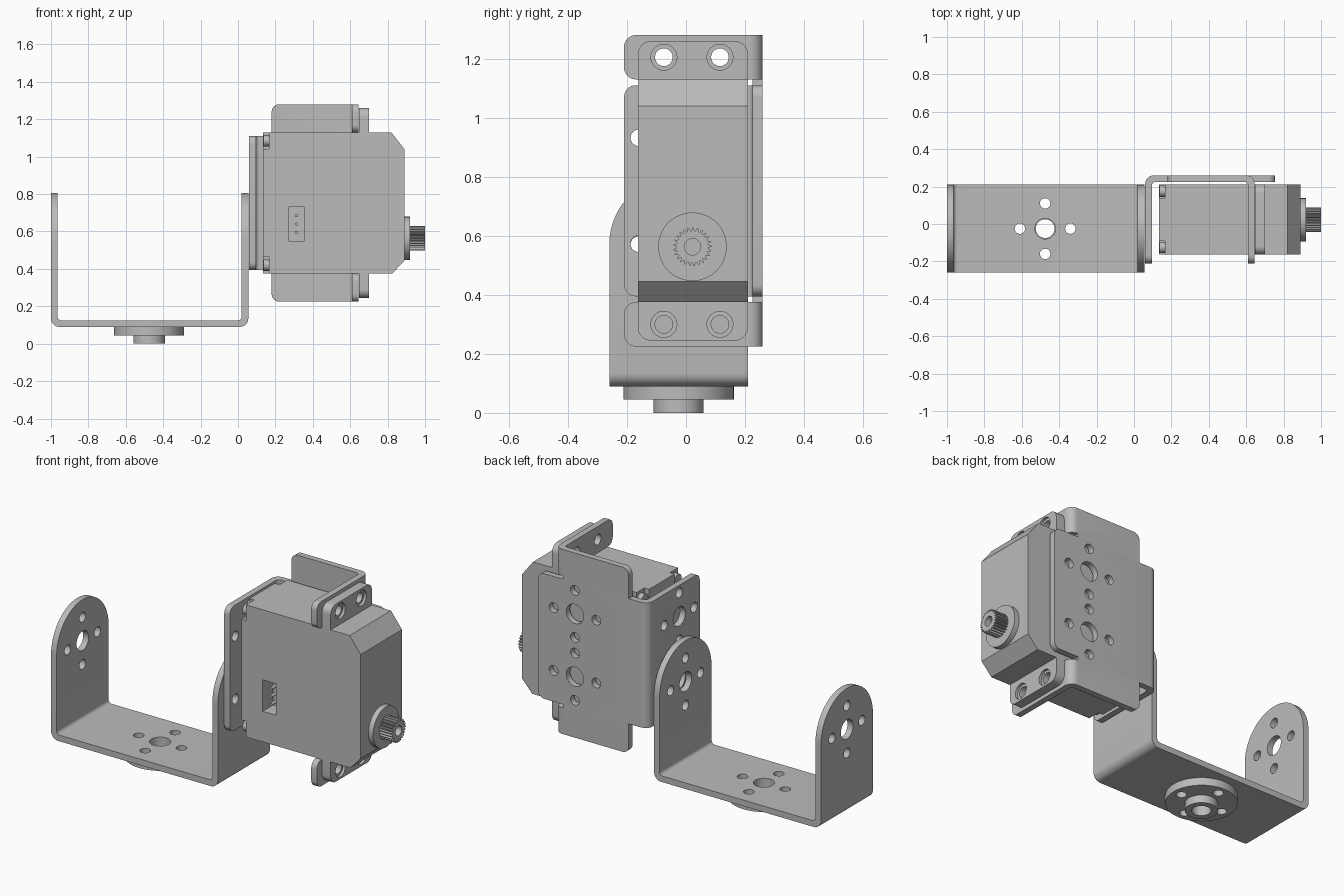
import bpy
import bmesh
import math
from mathutils import Vector

cube = bpy.data.objects.get("Cube")
if cube:
    bpy.data.objects.remove(cube, do_unlink=True)

grey = bpy.data.materials.new("plain grey")
grey.use_nodes = True
COLOUR = (0.5, 0.5, 0.5, 1)
grey.diffuse_color = COLOUR
grey.node_tree.nodes["Principled BSDF"].inputs["Base Color"].default_value = COLOUR

MID_Z = 0.7525    # the servo and its bracket mirror about this height
SWING_Y = -0.025  # centre line of the swinging bracket
PITCH = 0.135     # distance of small holes from a large one


def circle(u, v, r, n=32):
    return [(u + r * math.cos(2 * math.pi * i / n),
             v + r * math.sin(2 * math.pi * i / n)) for i in range(n)]


def rect(u0, v0, u1, v1):
    return [(u0, v0), (u1, v0), (u1, v1), (u0, v1)]


def add_prism(bm, points, axis, lo, hi):
    """Extrude a 2D outline along an axis."""
    def place(p, w):
        u, v = p
        return {"x": (w, u, v), "y": (u, w, v), "z": (u, v, w)}[axis]
    a = [bm.verts.new(place(p, lo)) for p in points]
    b = [bm.verts.new(place(p, hi)) for p in points]
    faces = [bm.faces.new(a), bm.faces.new(b[::-1])]
    for i in range(len(a)):
        j = (i + 1) % len(a)
        faces.append(bm.faces.new((a[i], b[i], b[j], a[j])))
    bmesh.ops.recalc_face_normals(bm, faces=faces)


def prism(name, *specs):
    bm = bmesh.new()
    for spec in specs:
        add_prism(bm, *spec)
    mesh = bpy.data.meshes.new(name)
    bm.to_mesh(mesh)
    bm.free()
    mesh.materials.append(grey)
    obj = bpy.data.objects.new(name, mesh)
    bpy.context.collection.objects.link(obj)
    return obj


def cut(obj, specs):
    """Subtract a set of prisms from a part."""
    cutter = prism("cutter", *specs)
    cutter.hide_render = True
    mod = obj.modifiers.new("cut", "BOOLEAN")
    mod.operation = "DIFFERENCE"
    mod.solver = "EXACT"
    mod.object = cutter
    deps = bpy.context.evaluated_depsgraph_get()
    mesh = bpy.data.meshes.new_from_object(obj.evaluated_get(deps))
    obj.modifiers.clear()
    obj.data = mesh
    bpy.data.objects.remove(cutter, do_unlink=True)


def round_edges(obj, radius, mids, segments=8):
    """Round the edges whose midpoints are listed."""
    bm = bmesh.new()
    bm.from_mesh(obj.data)
    edges = [e for e in bm.edges if any(
        ((e.verts[0].co + e.verts[1].co) / 2 - Vector(m)).length < 0.008 for m in mids)]
    bmesh.ops.bevel(bm, geom=edges, offset=radius, segments=segments,
                    profile=0.5, affect="EDGES", clamp_overlap=False)
    bm.to_mesh(obj.data)
    bm.free()


def hole_pattern(u, v, axis, lo, hi):
    """One large hole with four small ones around it."""
    specs = [(circle(u, v, 0.055), axis, lo, hi)]
    for du, dv in ((1, 0), (-1, 0), (0, 1), (0, -1)):
        specs.append((circle(u + du * PITCH, v + dv * PITCH, 0.028, 20), axis, lo, hi))
    return specs


def flip(z, side):
    return MID_Z + side * (z - MID_Z)


def span(a, b, side):
    return sorted((flip(a, side), flip(b, side)))


# Swinging U bracket: bent strip with arched arms
u = prism("u_bracket", ([(-1, 0.09), (0.055, 0.09), (0.055, 0.805), (0.02, 0.805),
                         (0.02, 0.125), (-0.965, 0.125), (-0.965, 0.805), (-1, 0.805)],
                        "y", -0.26, 0.21))
round_edges(u, 0.2345, [(x, y, 0.805) for x in (-0.9825, 0.0375) for y in (-0.26, 0.21)], 16)
round_edges(u, 0.045, [(x, SWING_Y, 0.09) for x in (-1, 0.055)])
round_edges(u, 0.02, [(x, SWING_Y, 0.125) for x in (-0.965, 0.02)])
cut(u, hole_pattern(SWING_Y, 0.57, "x", -1.1, 0.2))
cut(u, hole_pattern(-0.475, SWING_Y, "z", 0, 0.2))

# Horn disc and hub under the U bracket
disc = prism("horn_disc", (circle(-0.475, SWING_Y, 0.187, 64), "z", 0.045, 0.09))
cut(disc, hole_pattern(-0.475, SWING_Y, "z", 0, 0.2))
hub = prism("horn_hub", (circle(-0.475, SWING_Y, 0.085, 48), "z", 0, 0.05))
cut(hub, [(circle(-0.475, SWING_Y, 0.05), "z", -0.1, 0.2)])

# Servo bracket: side plate bent into the back plate
plate = prism("bracket_plate", ([(0.06, -0.21), (0.095, -0.21), (0.095, 0.225),
                                 (0.755, 0.225), (0.755, 0.26), (0.06, 0.26)],
                                "z", 0.395, 1.11))
ends = (0.395, 1.11)
round_edges(plate, 0.04, [(0.0775, -0.21, z) for z in ends] + [(0.755, 0.2425, z) for z in ends])
round_edges(plate, 0.045, [(0.06, 0.26, MID_Z)])
round_edges(plate, 0.02, [(0.095, 0.225, MID_Z)])
for z in (0.573, 0.932):
    cut(plate, hole_pattern(SWING_Y, z, "x", 0.03, 0.12))
    cut(plate, hole_pattern(0.52, z, "y", 0.2, 0.3))

# Bent ears of the bracket and mounting ears of the servo, above and below
HOLE_Y = (-0.075, 0.115)
for side, label in ((1, "upper"), (-1, "lower")):
    ear = prism(label + "_bracket_ear", ([(0.18, 0.225), (0.61, 0.225), (0.61, -0.21),
                                          (0.645, -0.21), (0.645, 0.26), (0.18, 0.26)],
                                         "z", *span(1.11, 1.28, side)))
    z0, z1 = span(1.09, 1.13, side)
    cut(ear, [(rect(0.595, z0, 0.7, z1), "y", -0.3, 0.3)])
    top, low, mid = flip(1.28, side), flip(1.13, side), flip(1.205, side)
    round_edges(ear, 0.04, [(0.6275, -0.21, top), (0.6275, -0.21, low), (0.18, 0.2425, top)])
    round_edges(ear, 0.045, [(0.645, 0.26, mid)])
    round_edges(ear, 0.02, [(0.61, 0.225, mid)])
    cut(ear, [(circle(y, mid, 0.03, 24), "x", 0.59, 0.66) for y in HOLE_Y])

    z0, z1 = span(1.12, 1.26, side)
    lug = prism(label + "_servo_ear", (rect(-0.163, z0, 0.21, z1), "x", 0.646, 0.7))
    round_edges(lug, 0.045, [(0.673, y, flip(1.26, side)) for y in (-0.163, 0.21)])
    cut(lug, [(circle(y, mid, 0.03, 24), "x", 0.6, 0.75) for y in HOLE_Y])
    cut(lug, [(circle(y, mid, 0.044), "x", 0.685, 0.75) for y in HOLE_Y])

# Servo case with chamfered front, corner notches and a plug socket
case = prism("servo_case", ([(0.135, 0.375), (0.825, 0.375), (0.89, 0.445), (0.89, 1.04),
                             (0.82, 1.13), (0.135, 1.13)], "y", -0.163, 0.21))
notches = []
for y0, y1 in ((-0.2, -0.09), (0.14, 0.25)):
    for z0, z1 in ((0.3, 0.465), (1.04, 1.2)):
        notches.append((rect(y0, z0, y1, z1), "x", 0.1, 0.165))
cut(case, notches)
cut(case, [(rect(0.27, 0.55, 0.355, 0.73), "y", -0.25, -0.07)])
prism("case_screws", *[(circle(y, z, 0.03, 20), "x", 0.137, 0.17)
                       for y in (-0.125, 0.175) for z in (0.42, 1.085)])
prism("socket_pins", *[(circle(0.312, z, 0.009, 12), "y", -0.15, -0.06)
                       for z in (0.595, 0.64, 0.685)])

# Output boss and splined shaft
SHAFT_Y, SHAFT_Z = 0.022, 0.563
prism("output_boss", (circle(SHAFT_Y, SHAFT_Z, 0.116, 64), "x", 0.88, 0.92))
spline = []
TEETH = 25
for i in range(TEETH * 4):
    r = 0.065 if i % 4 < 2 else 0.054
    a = 2 * math.pi * i / (TEETH * 4)
    spline.append((SHAFT_Y + r * math.cos(a), SHAFT_Z + r * math.sin(a)))
shaft = prism("splined_shaft", (spline, "x", 0.91, 1))
cut(shaft, [(circle(SHAFT_Y, SHAFT_Z, 0.028, 24), "x", 0.94, 1.1)])

# Smooth the round surfaces while keeping edges crisp
bpy.ops.object.select_all(action="DESELECT")
for obj in bpy.context.collection.objects:
    if obj.type == "MESH" and grey.name in obj.data.materials:
        obj.select_set(True)
        bpy.context.view_layer.objects.active = obj
bpy.ops.object.shade_smooth_by_angle(angle=math.radians(25))
